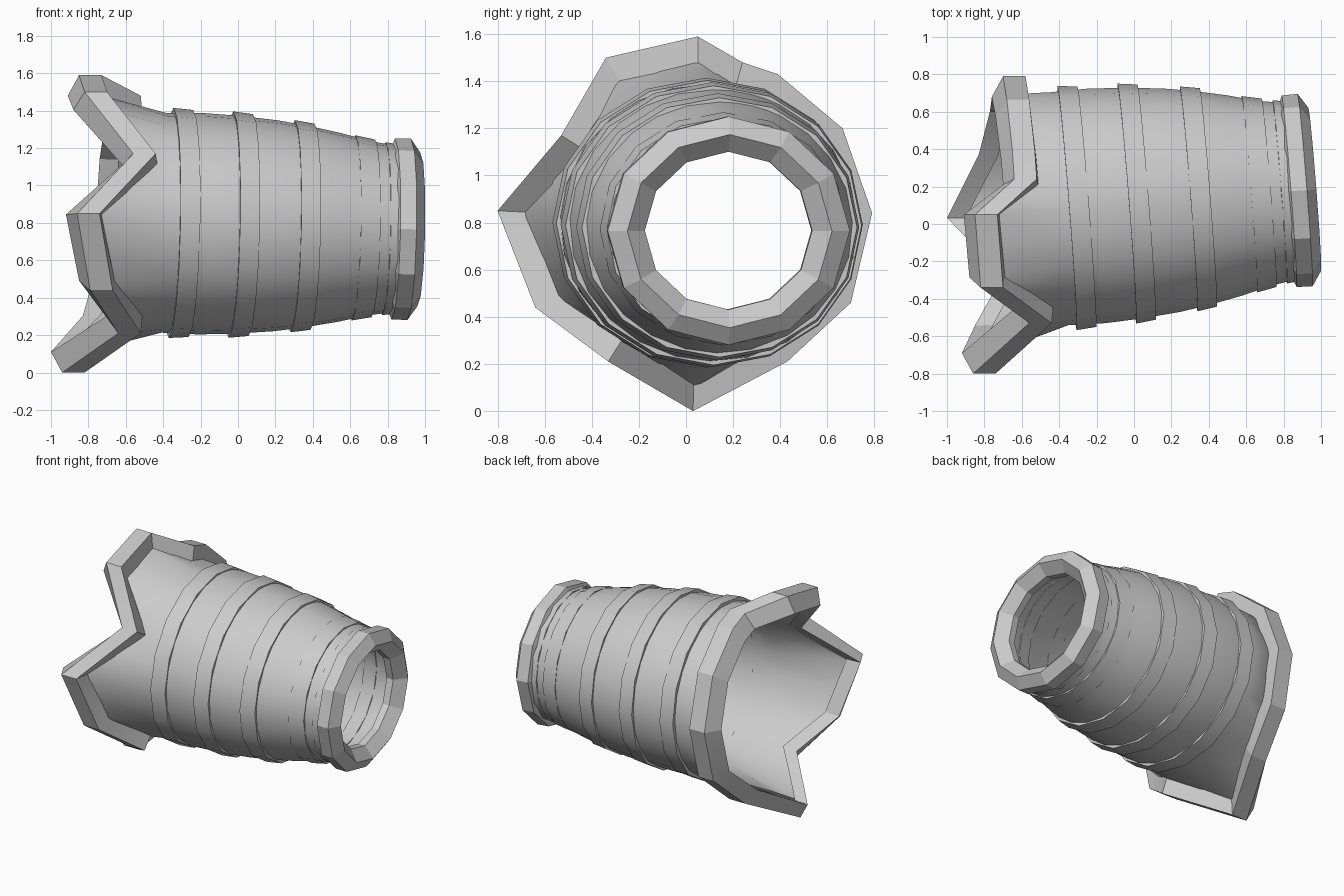
import bpy, bmesh
from math import sin, cos, pi, atan2, radians
from mathutils import Vector

cube = bpy.data.objects.get("Cube")
if cube:
    bpy.data.objects.remove(cube, do_unlink=True)

metal = bpy.data.materials.new("plain grey")
metal.use_nodes = True
GREY = (0.6, 0.6, 0.6, 1)
metal.diffuse_color = GREY
metal.node_tree.nodes["Principled BSDF"].inputs["Base Color"].default_value = GREY

WIDEN = 1.06   # sections are slightly wider than tall


def section(x, r, angles):
    """Oval section of the slightly tilted forearm tube."""
    cy, cz = 0.112 + 0.076 * x, 0.79 - 0.027 * x
    pts = []
    for a in angles:
        dy, dz = r * WIDEN * cos(a), r * sin(a)
        pts.append(Vector((x - 0.078 * dy + 0.02 * dz, cy + dy, cz + dz)))
    return pts


def even(n):
    return [2 * pi * i / n for i in range(n)]


def loft(name, sections, smooth=30):
    """Skin a loop of sections into a closed, ring-shaped solid."""
    bm = bmesh.new()
    rows = [[bm.verts.new(p) for p in s] for s in sections]
    n = len(rows[0])
    for k, row in enumerate(rows):
        nxt = rows[(k + 1) % len(rows)]
        for i in range(n):
            j = (i + 1) % n
            bm.faces.new((row[i], row[j], nxt[j], nxt[i]))
    bmesh.ops.recalc_face_normals(bm, faces=bm.faces)
    mesh = bpy.data.meshes.new(name)
    bm.to_mesh(mesh)
    bm.free()
    mesh.materials.append(metal)
    obj = bpy.data.objects.new(name, mesh)
    bpy.context.collection.objects.link(obj)
    if smooth:
        bpy.ops.object.select_all(action='DESELECT')
        obj.select_set(True)
        bpy.context.view_layer.objects.active = obj
        bpy.ops.object.shade_smooth_by_angle(angle=radians(smooth))
    return obj


# Jagged cuff outline: front-edge x, then outer y and z
outline = [Vector(p) for p in (
    (-.91, .05, 1.59), (-.88, -.34, 1.5), (-.62, -.53, 1.17), (-.92, -.8, .85),
    (-.85, -.64, .44), (-.70, -.33, .21), (-1.0, .03, 0), (-.83, .43, .21),
    (-.77, .70, .46), (-.76, .79, .84), (-.74, .665, 1.2), (-.71, .39, 1.43),
    (-.70, .24, 1.48))]
CENTRE = Vector((0, .05, .81))


def cuff_ring(points, shift, inset):
    ring = []
    for p in points:
        out = Vector((0, p.y - CENTRE.y, p.z - CENTRE.z)).normalized()
        ring.append(p - out * inset + Vector((shift, 0, 0)))
    return ring


loft("jagged_cuff", [cuff_ring(outline, s, d) for s, d in
                     ((0, .11), (.06, 0), (.18, 0), (.19, .12))], smooth=15)

# Tapered sleeve, flaring out to meet the cuff
dense = []
for p, q in zip(outline, outline[1:] + outline[:1]):
    dense += [p, (p + q) / 2]
angles = [atan2(p.z - CENTRE.z, (p.y - CENTRE.y) / WIDEN) for p in dense]
profile = [(-.40, .588), (-.2, .592), (0, .582), (.2, .564), (.36, .54),
           (.54, .505), (.7, .466), (.87, .44)]
WALL = .045
sleeve = [cuff_ring(dense, .13, .095)]
sleeve += [section(x, r, angles) for x, r in profile]
sleeve += [section(x, r - WALL, angles) for x, r in reversed(profile)]
sleeve += [cuff_ring(dense, .10, .125)]
loft("sleeve", sleeve, smooth=40)

# Raised bands around the sleeve
for i, (x, r) in enumerate(((-.305, .615), (.015, .605), (.345, .567), (.67, .495))):
    w, slope = .053, .008 + .004 * i
    loft(f"band_{i + 1}", [section(x - w, r - .06, even(16)), section(x - w, r, even(16)),
                           section(x + w, r - slope, even(16)),
                           section(x + w, r - .06 - slope, even(16))])

# Thin collar just behind the end rim
loft("thin_collar", [section(x, r, even(16)) for x, r in
                     ((.77, .42), (.78, .462), (.83, .455), (.85, .42))])

# Bevelled rim around the narrow end
loft("end_rim", [section(x, r, even(12)) for x, r in
                 ((.83, .40), (.815, .45), (.83, .483), (.915, .485),
                  (.967, .41), (.90, .335), (.85, .335))], smooth=0)
